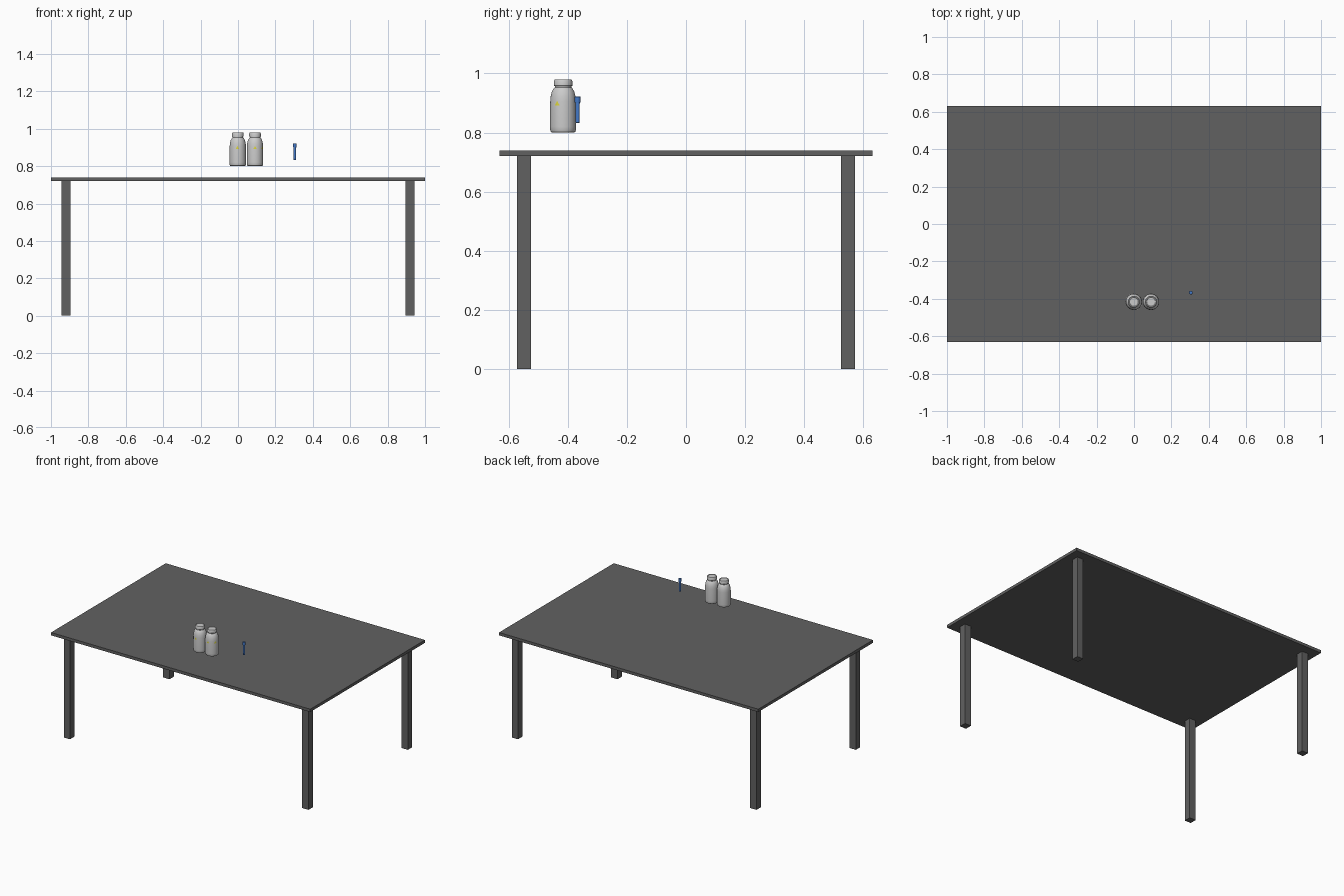
import bpy, bmesh
from math import sin, cos, pi

if "Cube" in bpy.data.objects:
    bpy.data.objects.remove(bpy.data.objects["Cube"])


def material(name, rgb):
    m = bpy.data.materials.new(name)
    m.diffuse_color = (*rgb, 1)
    m.use_nodes = True
    m.node_tree.nodes["Principled BSDF"].inputs["Base Color"].default_value = m.diffuse_color
    return m


GREY = material("dark_grey", (0.12, 0.12, 0.12))
BLUE = material("blue", (0.06, 0.2, 0.6))
YELLOW = material("yellow", (0.75, 0.7, 0.05))


def finish(name, bm, mat=None, smooth=False):
    bmesh.ops.recalc_face_normals(bm, faces=bm.faces)
    me = bpy.data.meshes.new(name)
    bm.to_mesh(me)
    bm.free()
    ob = bpy.data.objects.new(name, me)
    bpy.context.collection.objects.link(ob)
    if mat:
        me.materials.append(mat)
    if smooth:
        bpy.ops.object.select_all(action='DESELECT')
        ob.select_set(True)
        bpy.context.view_layer.objects.active = ob
        bpy.ops.object.shade_smooth_by_angle(angle=0.6)
    return ob


def box(name, lo, hi, mat):
    bm = bmesh.new()
    bmesh.ops.create_cube(bm, size=1)
    for v in bm.verts:
        v.co = [(a + b) / 2 + c * (b - a) for a, b, c in zip(lo, hi, v.co)]
    return finish(name, bm, mat)


def lathe(name, profile, loc, steps=32, mat=None):
    """Spin an (r, z) profile around the vertical axis."""
    bm = bmesh.new()
    verts = [bm.verts.new((r, 0, z)) for r, z in profile]
    edges = [bm.edges.new(p) for p in zip(verts, verts[1:])]
    bmesh.ops.spin(bm, geom=verts + edges, axis=(0, 0, 1), cent=(0, 0, 0),
                   angle=2 * pi, steps=steps)
    bmesh.ops.remove_doubles(bm, verts=bm.verts, dist=1e-5)
    ob = finish(name, bm, mat, True)
    ob.location = loc
    return ob


def sticker(name, loc, angle, r=0.0445, size=0.009, rows=4):
    """Small triangular warning patch wrapped on the bottle wall."""
    bm = bmesh.new()
    grid = []
    for i in range(rows + 1):
        row = []
        for s in (-1, 0, 1):
            a = angle + s * size * (1 - i / rows) / r
            row.append(bm.verts.new((r * sin(a), -r * cos(a),
                                     size * (1.7 * i / rows - 0.85))))
        grid.append(row)
    for lo, hi in zip(grid, grid[1:]):
        for k in (0, 1):
            bm.faces.new((lo[k], lo[k + 1], hi[k + 1], hi[k]))
    bmesh.ops.remove_doubles(bm, verts=bm.verts, dist=1e-6)
    ob = finish(name, bm, YELLOW)
    ob.location = loc


# table
box("table_top", (-1, -0.632, 0.72), (1, 0.632, 0.74), GREY)
for side, sx in (("left", -1), ("right", 1)):
    for end, sy in (("front", -1), ("back", 1)):
        x, y = sx * 0.92, sy * 0.548
        box(f"{end}_{side}_leg", (x - 0.024, y - 0.024, 0),
            (x + 0.024, y + 0.024, 0.72), GREY)

# two jars with screw lids, floating just above the table
BODY = [(0, 0.004), (0.034, 0.004), (0.037, 0), (0.041, 0.002), (0.0435, 0.008),
        (0.044, 0.02), (0.0435, 0.105), (0.042, 0.122), (0.038, 0.138),
        (0.032, 0.149), (0.028, 0.153), (0.028, 0.16)]
LID = [(0, 0.157), (0.030, 0.157), (0.0315, 0.159), (0.0315, 0.173),
       (0.029, 0.179), (0.025, 0.18), (0.023, 0.178), (0, 0.178)]
for n, x, turns in (("left", -0.001, (-0.05,)), ("right", 0.091, (0, 1.1))):
    loc = (x, -0.416, 0.8)
    lathe(n + "_jar_body", BODY, loc)
    lathe(n + "_jar_lid", LID, loc)
    for k, a in enumerate(turns):
        sticker(f"{n}_jar_sticker_{k + 1}", (x, -0.416, 0.9), a)

# slim blue tube with a wider cap
TUBE = [(0, 0), (0.005, 0), (0.0065, 0.002), (0.0075, 0.072)]
CAP = [(0, 0.07), (0.0095, 0.07), (0.01, 0.072), (0.01, 0.089), (0.009, 0.09), (0, 0.09)]
lathe("tube_body", TUBE, (0.304, -0.367, 0.832), 16, BLUE)
lathe("tube_cap", CAP, (0.304, -0.367, 0.832), 16, BLUE)
